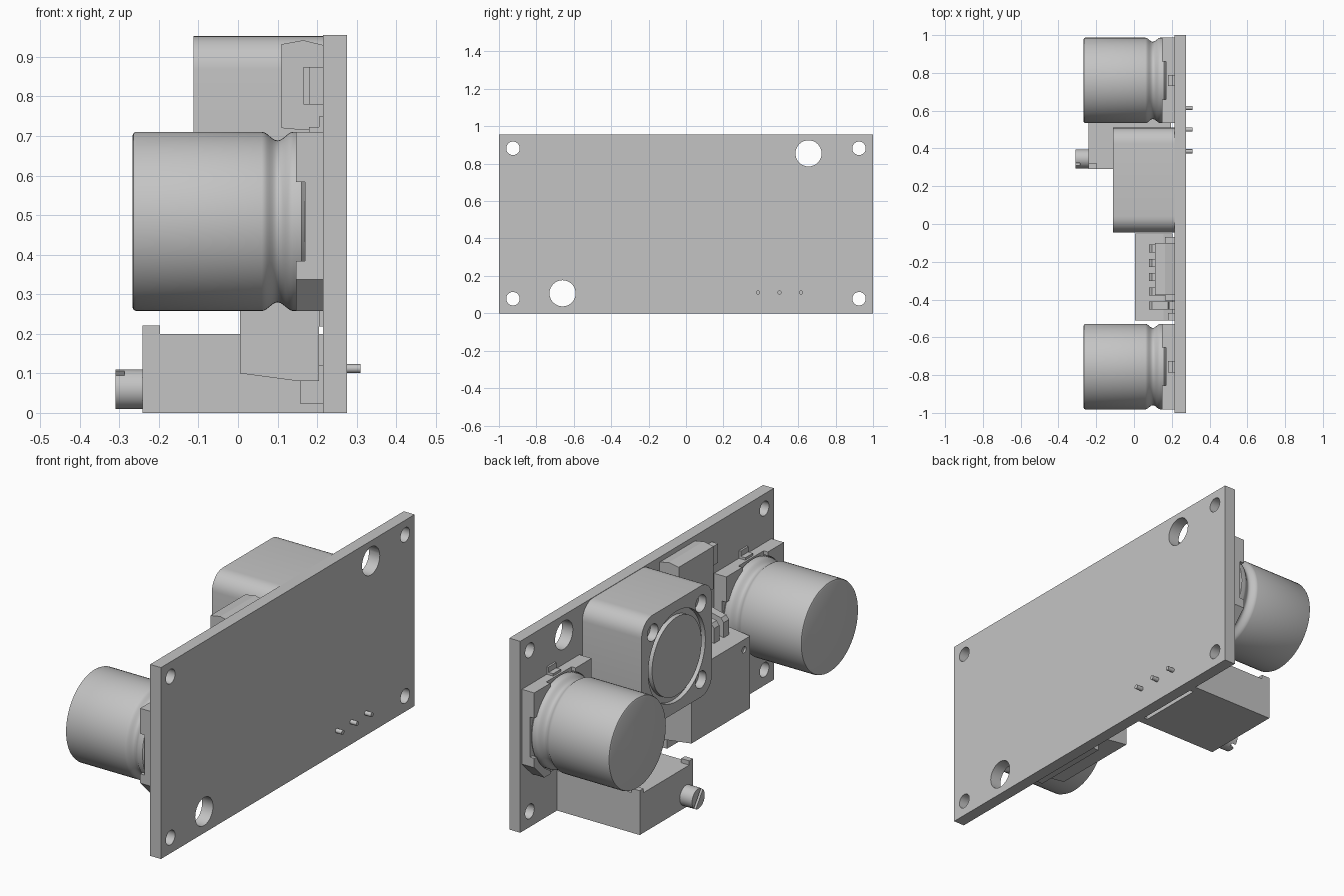
import bpy, bmesh, math
from mathutils import Matrix, Vector

cube = bpy.data.objects.get("Cube")
if cube:
    bpy.data.objects.remove(cube, do_unlink=True)

grey = bpy.data.materials.new("plain_grey")
grey.use_nodes = True
COLOUR = (0.55, 0.55, 0.55, 1)
grey.diffuse_color = COLOUR
grey.node_tree.nodes["Principled BSDF"].inputs["Base Color"].default_value = COLOUR


def finish(name, bm):
    bmesh.ops.recalc_face_normals(bm, faces=bm.faces)
    mesh = bpy.data.meshes.new(name)
    bm.to_mesh(mesh)
    bm.free()
    mesh.materials.append(grey)
    ob = bpy.data.objects.new(name, mesh)
    bpy.context.collection.objects.link(ob)
    return ob


def box(name, x, y, z):
    bm = bmesh.new()
    bmesh.ops.create_cube(bm, size=1)
    for v in bm.verts:
        v.co = [r[0] + (c + 0.5) * (r[1] - r[0]) for c, r in zip(v.co, (x, y, z))]
    return finish(name, bm)


def prism(name, pts, axis, lo, hi):
    """Extrude a profile: (y, z) pairs along x, or (x, z) pairs along y."""
    bm = bmesh.new()
    make = (lambda a, b: (lo, a, b)) if axis == "x" else (lambda a, b: (a, lo, b))
    face = bm.faces.new([bm.verts.new(make(a, b)) for a, b in pts])
    out = bmesh.ops.extrude_face_region(bm, geom=[face])
    shift = Vector((hi - lo, 0, 0) if axis == "x" else (0, hi - lo, 0))
    bmesh.ops.translate(bm, vec=shift, verts=[v for v in out["geom"] if isinstance(v, bmesh.types.BMVert)])
    return finish(name, bm)


def lathe(name, profile, y, z, steps=64, closed=False):
    """Turn (x, radius) pairs around an axis parallel to x."""
    bm = bmesh.new()
    verts = [bm.verts.new((x, 0, r)) for x, r in profile]
    edges = [bm.edges.new(p) for p in zip(verts, verts[1:])]
    if closed:
        edges.append(bm.edges.new((verts[-1], verts[0])))
    bmesh.ops.spin(bm, geom=verts + edges, cent=(0, 0, 0), axis=(1, 0, 0),
                   angle=math.tau, steps=steps)
    bmesh.ops.remove_doubles(bm, verts=bm.verts, dist=1e-5)
    bmesh.ops.translate(bm, vec=(0, y, z), verts=bm.verts)
    return finish(name, bm)


def rod(name, x0, x1, y, z, r, steps=32):
    return lathe(name, [(x0, 0), (x0, r), (x1, r), (x1, 0)], y, z, steps)


def apply(ob, mod):
    with bpy.context.temp_override(object=ob, active_object=ob, selected_objects=[ob]):
        bpy.ops.object.modifier_apply(modifier=mod.name)


def cut(ob, *cutters):
    for c in cutters:
        mod = ob.modifiers.new("cut", "BOOLEAN")
        mod.operation, mod.solver, mod.object = "DIFFERENCE", "EXACT", c
        apply(ob, mod)
        bpy.data.objects.remove(c, do_unlink=True)


def smooth(ob, angle=30):
    bpy.ops.object.select_all(action="DESELECT")
    ob.select_set(True)
    bpy.context.view_layer.objects.active = ob
    bpy.ops.object.shade_smooth_by_angle(angle=math.radians(angle))


FACE, BACK = 0.215, 0.275   # component side and rear side of the board

# Circuit board with mounting holes
board = box("circuit_board", (FACE, BACK), (-1, 1), (0, 0.955))
holes = [(y, z, 0.036) for y in (-0.925, 0.925) for z in (0.078, 0.882)]
holes += [(0.655, 0.855, 0.07), (-0.66, 0.107, 0.07)]
cut(board, *[rod("hole_cutter", 0.15, 0.35, y, z, r) for y, z, r in holes])
smooth(board)

# Two can capacitors, each on a chamfered base with solder tabs
CZ, H = 0.484, 0.2265
groove = [(0.06 + 0.08 * t, H - 0.022 * math.sin(math.pi * t) ** 2)
          for t in (i / 12 for i in range(13))]
for label, cy in (("rear", 0.76), ("front", -0.755)):
    can = lathe(label + "_capacitor_can",
                [(-0.267, 0), (-0.267, H - 0.01), (-0.264, H - 0.003), (-0.257, H)]
                + groove + [(0.16, H), (0.17, H - 0.01), (0.17, 0)], cy, CZ)
    smooth(can)
    c = 0.08
    outline = [(-H, H), (H, H), (H, c - H), (H - c, -H), (c - H, -H), (-H, c - H)]
    base = prism(label + "_capacitor_base", [(cy + a, CZ + b) for a, b in outline],
                 "x", 0.147, FACE)
    cut(base, rod("well_cutter", 0.1, 0.17, cy, CZ, H + 0.004, 64),
        box("gap_cutter", (0.1, 0.17), (cy - 0.1, cy + 0.1), (0, 1)),
        box("gap_cutter", (0.1, 0.17), (cy - 0.4, cy + 0.4), (CZ - 0.1, CZ + 0.1)))
    for side, s in (("upper", 1), ("lower", -1)):
        zs = sorted((CZ + s * 0.2, CZ + s * 0.265))
        box(f"{label}_capacitor_{side}_tab", (0.205, FACE), (cy - 0.03, cy + 0.03), zs)
    box(label + "_capacitor_tab_lip", (0.18, FACE), (cy - 0.03, cy + 0.03),
        (CZ + H, CZ + H + 0.012))

# Power inductor: rounded block with a ring groove and corner pits
IY, IZ, IW = 0.2325, 0.6755, 0.2775
R = 0.085
corner = []
for k, (sy, sz) in enumerate(((1, 1), (-1, 1), (-1, -1), (1, -1))):
    for i in range(9):
        a = math.pi / 2 * (k + i / 8)
        corner.append((IY + sy * (IW - R) + R * math.cos(a),
                       IZ + sz * (IW - R) + R * math.sin(a)))
inductor = prism("inductor", corner, "x", -0.112, FACE)
cut(inductor, lathe("ring_cutter", [(-0.2, 0.195), (-0.2, 0.225), (-0.09, 0.225), (-0.09, 0.195)],
                    IY, IZ, closed=True),
    *[rod("pit_cutter", -0.2, -0.07, IY + sy * 0.19, IZ + sz * 0.19, 0.042)
      for sy in (-1, 1) for sz in (-1, 1)])
smooth(inductor)

# Regulator chip with sloped lower face, heat tab and bent leads
chip = prism("regulator_body", [(0.005, 0.1), (0.155, 0.08), (0.205, 0.08),
                                (0.205, 0.47), (0.155, 0.48), (0.005, 0.46)],
             "y", -0.512, -0.05)
cut(chip, rod("dimple_cutter", -0.1, 0.015, -0.465, 0.41, 0.016, 16))
box("regulator_heat_tab", (0.157, FACE), (-0.49, -0.075), (0.024, 0.12))
lead = [(0.08, 0.46), (0.08, 0.545), (0.095, 0.565), (0.18, 0.585), (0.185, 0.68),
        (FACE, 0.68), (FACE, 0.565), (0.2, 0.555), (0.115, 0.535), (0.11, 0.46)]
for i in range(5):
    y = -0.13 - 0.0755 * i
    prism(f"regulator_lead_{i + 1}", lead, "y", y - 0.021, y + 0.021)

# Diode with end terminals
prism("diode_body", [(0.11, 0.72), (0.11, 0.932), (0.165, 0.942), (FACE, 0.93),
                     (FACE, 0.715), (0.165, 0.715)], "y", -0.375, -0.1)
for label, y0, y1 in (("front", -0.405, -0.37), ("rear", -0.105, -0.07)):
    box(f"diode_{label}_terminal", (0.165, FACE), (y0, y1), (0.78, 0.875))
box("small_chip_part", (0.18, FACE), (-0.51, -0.47), (0.78, 0.875))

# Trimmer with feet, top nibs, slotted screw and pins through the board
box("trimmer_body", (-0.242, 0.195), (0.29, 0.71), (0, 0.2))
for y0, y1 in ((0.29, 0.33), (0.67, 0.71)):
    box("trimmer_foot", (0.195, FACE), (y0, y1), (0, 0.2))
    nib = 0.29 if y0 < 0.5 else 0.68
    box("trimmer_nib", (-0.242, -0.197), (nib, nib + 0.03), (0.19, 0.221))
screw = rod("trimmer_screw", -0.31, -0.23, 0.345, 0.06, 0.05)
slot = box("slot_cutter", (-0.4, -0.287), (-0.009, 0.009), (-0.1, 0.1))
slot.data.transform(Matrix.Translation((0, 0.345, 0.06)) @ Matrix.Rotation(math.radians(35), 4, "X"))
cut(screw, slot)
smooth(screw)
for i, y in enumerate((0.385, 0.5, 0.615)):
    smooth(rod(f"trimmer_pin_{i + 1}", 0.19, 0.31, y, 0.112, 0.011, 16))
